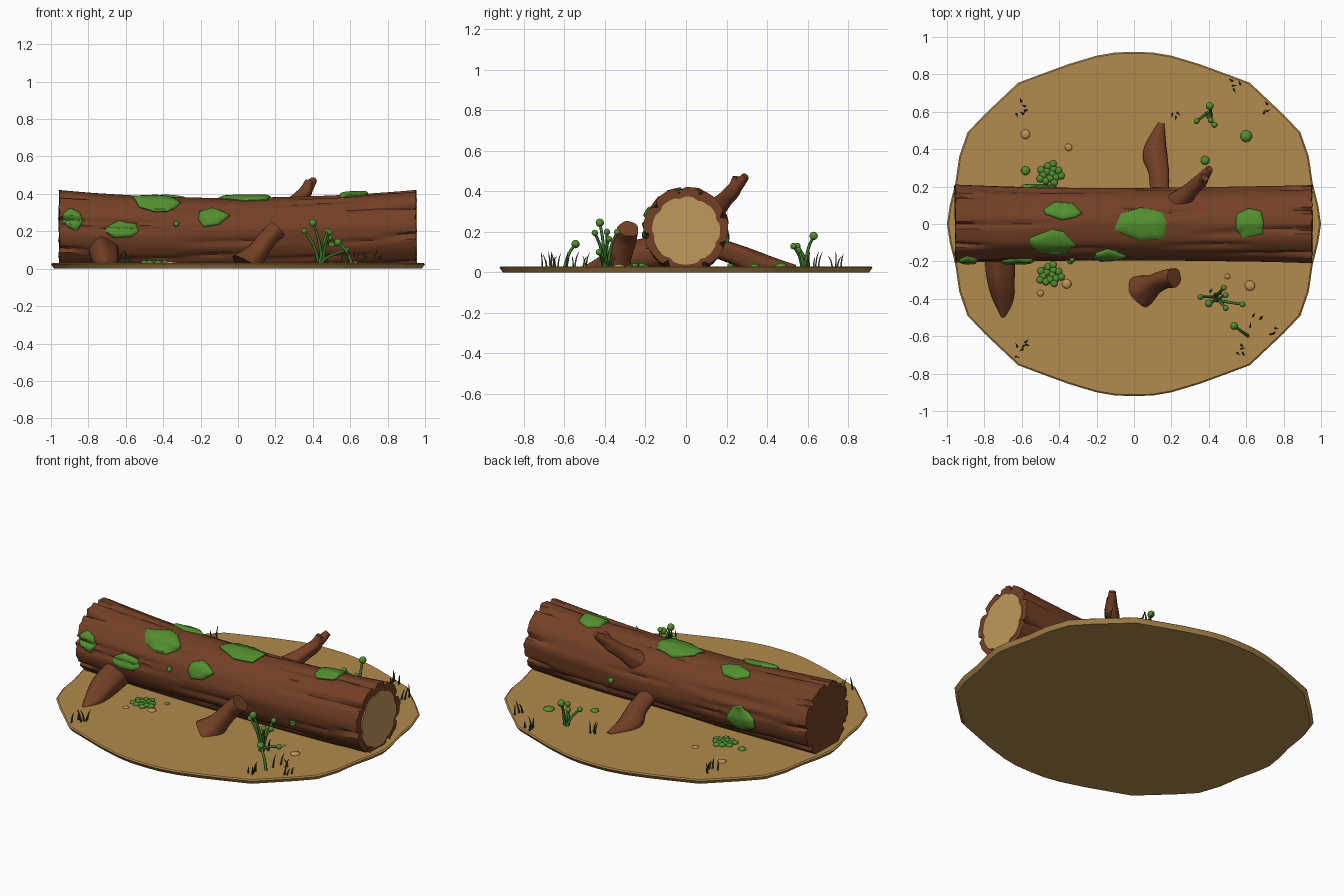
import bpy, bmesh, math, random
from mathutils import Vector, noise

if "Cube" in bpy.data.objects:
    bpy.data.objects.remove(bpy.data.objects["Cube"])

random.seed(4)
TAU = 2 * math.pi


def mat(name, rgb):
    m = bpy.data.materials.new(name)
    m.diffuse_color = [(c / 255 / 12.92 if c < 10 else ((c / 255 + .055) / 1.055) ** 2.4) for c in rgb] + [1]
    m.use_nodes = True
    m.node_tree.nodes["Principled BSDF"].inputs["Base Color"].default_value = m.diffuse_color
    return m


BARK = mat("bark_brown", (116, 64, 38))
WOOD = mat("cut_wood_tan", (192, 152, 92))
SOIL = mat("soil_tan", (178, 139, 77))
PEBBLE = mat("pebble_tan", (190, 146, 84))
MOSS = mat("moss_green", (82, 142, 46))
STEM = mat("stem_green", (58, 116, 42))
GRASS = mat("grass_dark_green", (62, 78, 34))


def finish(name, bm, material, angle=40):
    bmesh.ops.recalc_face_normals(bm, faces=bm.faces)
    me = bpy.data.meshes.new(name)
    bm.to_mesh(me)
    bm.free()
    me.materials.append(material)
    ob = bpy.data.objects.new(name, me)
    bpy.context.collection.objects.link(ob)
    bpy.ops.object.select_all(action='DESELECT')
    ob.select_set(True)
    bpy.context.view_layer.objects.active = ob
    bpy.ops.object.shade_smooth_by_angle(angle=math.radians(angle))
    return ob


def loft(bm, rings, caps=True):
    vs = [[bm.verts.new(p) for p in r] for r in rings]
    n = len(vs[0])
    for a, b in zip(vs, vs[1:]):
        for i in range(n):
            bm.faces.new((a[i], a[(i + 1) % n], b[(i + 1) % n], b[i]))
    if caps:
        bm.faces.new(vs[0])
        bm.faces.new(vs[-1])


def catmull(pts, steps):
    p = [Vector(q) for q in pts]
    p = [2 * p[0] - p[1]] + p + [2 * p[-1] - p[-2]]
    out = []
    for i in range(1, len(p) - 2):
        a, b, c, d = p[i - 1:i + 3]
        for k in range(steps):
            t = k / steps
            out.append(.5 * (2 * b + (c - a) * t + (2 * a - 5 * b + 4 * c - d) * t * t + (3 * b - a - 3 * c + d) * t ** 3))
    return out + [p[-2]]


def tube(bm, pts, sides=12, steps=5, rough=0.0, floor=None):
    """Sweep a round section along (x, y, z, radius) points."""
    pts = catmull(pts, steps)
    rings, up = [], None
    for i, q in enumerate(pts):
        d = (pts[min(i + 1, len(pts) - 1)] - pts[max(i - 1, 0)]).to_3d()
        d = Vector(d[:3]).normalized()
        if up is None:
            up = d.orthogonal()
        up = (up - d * up.dot(d)).normalized()
        side = d.cross(up)
        ring = []
        for k in range(sides):
            a = TAU * k / sides
            r = max(q[3], .001) * (1 + rough * math.sin(3 * a + 1) + rough * math.sin(5 * a))
            v = Vector(q[:3]) + r * (math.cos(a) * up + math.sin(a) * side)
            if floor is not None:
                v.z = max(v.z, floor)
            ring.append(v)
        rings.append(ring)
    loft(bm, rings)


def ball(bm, c, r, sz=1.0, sub=2):
    res = bmesh.ops.create_icosphere(bm, subdivisions=sub, radius=r)
    for v in res['verts']:
        v.co = Vector((v.co.x, v.co.y, v.co.z * sz)) + Vector(c)


# ground slab with a wavy outline, mirrored in both axes
quarter = [(1, 0), (.985, .1), (.955, .22), (.935, .36), (.89, .49), (.8, .585), (.71, .67),
           (.62, .755), (.5, .80), (.35, .855), (.2, .90), (.1, .917), (0, .92)]
half = quarter + [(-x, y) for x, y in quarter[-2::-1]]
outline = half + [(x, -y) for x, y in half[-2:0:-1]]
bm = bmesh.new()
loft(bm, [[(x * s, y * s, z) for x, y in outline] for s, z in ((.982, 0), (1, .024), (.992, .03))])
finish("ground_slab", bm, SOIL, 30)

# fallen log: radius varies with ridges, lens-shaped grooves and split ends
grooves = [(random.uniform(0, TAU), random.uniform(-.8, .8), random.uniform(.2, .45)) for _ in range(34)]
notches = [.35, 1.2, 1.75, 2.5, 3.3, 4.2, 5.2, 5.9]


def adiff(a, b):
    return abs((a - b + math.pi) % TAU - math.pi)


def log_point(x, a, lift=0.0):
    r = .193 + .017 * x * x + .006 * noise.noise((x * 1.5, 3 * math.cos(a), 3 * math.sin(a)))
    for ga, gx, gl in grooves:
        t = abs(x - gx) / gl
        if t < 1:
            r -= .012 * (1 - t * t) * max(0, 1 - adiff(a + .15 * x, ga) / .1)
    if abs(x) > .75:
        for n in notches:
            r -= .035 * ((abs(x) - .75) / .2) * max(0, 1 - adiff(a, n + .4 * (x < 0)) / .09)
    r += lift
    return Vector((x, r * math.cos(a), max(.185 + .032 * x * x + r * math.sin(a), .004)))


N = 96
bm = bmesh.new()
rings = []
for i in range(49):
    x = -.955 + 1.905 * i / 48
    ring = [log_point(x, TAU * k / N) for k in range(N)]
    if i in (0, 48):
        for k, v in enumerate(ring):
            v.x += .012 * noise.noise((k * .4, i, 0))
    rings.append(ring)
loft(bm, rings)
finish("log_bark", bm, BARK, 45)

# pale sawn face on the right end
bm = bmesh.new()
face = []
for k in range(64):
    a = TAU * k / 64
    r = .168 - .012 * max(max(0, 1 - adiff(a, n) / .15) for n in notches)
    face.append((r * math.cos(a), .207 + r * math.sin(a)))
loft(bm, [[(x, y, z) for y, z in face] for x in (.93, .957)])
finish("cut_end_face", bm, WOOD, 30)

# roots, stump and forked branch
R = [("front_root", .05, [(-.72, -.12, .1, .08), (-.715, -.27, .07, .076), (-.70, -.40, .03, .055), (-.70, -.50, .02, .012)]),
     ("back_root", .05, [(.14, .13, .13, .048), (.135, .27, .08, .053), (.115, .38, .03, .062), (.145, .54, .02, .018)]),
     ("bent_stump", .04, [(.045, -.355, .01, .09), (.10, -.325, .08, .058), (.16, -.295, .16, .05), (.215, -.285, .215, .052)]),
     ("forked_branch", .04, [(.22, .10, .27, .07), (.30, .18, .35, .042), (.36, .235, .41, .036), (.38, .25, .47, .02)]),
     ("branch_fork", .04, [(.33, .21, .38, .03), (.37, .25, .425, .03), (.405, .295, .475, .019)])]
for name, rough, pts in R:
    bm = bmesh.new()
    tube(bm, pts, 20, 6, rough, .004)
    finish(name, bm, BARK, 45)

# angular moss patches wrapped over the log: x, angle in degrees, half length, half girth
patches = [(-.38, 70, .11, .055), (-.43, 122, .13, .085), (.04, 92, .15, .10), (.62, 88, .085, .08),
           (-.14, 152, .09, .06), (-.89, 165, .06, .06), (-.62, 176, .1, .048), (-.51, -10, .11, .08),
           (.37, -8, .018, .018), (.5, 198, .018, .018), (-.33, 165, .015, .015)]
for i, (cx, deg, hl, hg) in enumerate(patches):
    corners = [(TAU * (k + random.uniform(-.25, .25)) / 7, random.uniform(.85, 1.12)) for k in range(7)]
    corners = [Vector((q * math.cos(t), q * math.sin(t))) for t, q in corners]
    rim = [corners[k].lerp(corners[(k + 1) % 7], j / 4) for k in range(7) for j in range(4)]
    bm = bmesh.new()
    rings = []
    for s, lift in ((1, -.02), (1, .006), (.88, .014), (.6, .017), (.3, .018), (.04, .018)):
        ring = []
        for p in rim:
            x = max(-.955, min(.95, cx + p.x * s * hl))
            # angles given from +y over the top to -y
            ring.append(log_point(x, math.radians(deg) + p.y * s * hg / .2, lift))
        rings.append(ring)
    loft(bm, rings)
    finish("moss_patch_%d" % (i + 1), bm, MOSS, 50)

# lumpy moss rosettes beside the log
for name, cy in (("front_rosette", -.27), ("back_rosette", .27)):
    bm = bmesh.new()
    for k in range(14):
        a, d = k * 2.4, .016 * math.sqrt(k + .5)
        ball(bm, (-.45 + d * math.cos(a) * 1.05, cy + d * math.sin(a), .034), .02, .6)
    finish(name, bm, MOSS, 60)

# small moss domes and pebbles on the ground
bm = bmesh.new()
for x, y, r in ((.38, .34, .024), (.6, .47, .032), (-.58, .285, .024), (-.34, -.2, .015)):
    ball(bm, (x, y, .03), r, .55)
finish("moss_domes", bm, MOSS, 60)
bm = bmesh.new()
for x, y, r in ((-.58, .48, .026), (-.35, .41, .02), (.62, -.33, .028), (-.36, -.32, .026), (-.5, -.37, .018), (.5, -.28, .015)):
    ball(bm, (x, y, .03), r, .4)
finish("pebbles", bm, PEBBLE, 60)

# ball-headed sprouts: base x, y then head positions
sprouts = [((.44, -.40), [(.40, -.425, .245), (.355, -.39, .20), (.49, -.38, .165), (.49, -.45, .195), (.48, -.34, .20), (.58, -.43, .10)]),
           ((.60, -.60), [(.535, -.545, .14)]),
           ((.40, .585), [(.405, .63, .18), (.335, .55, .13), (.43, .53, .13), (.41, .555, .11)])]
stems, heads = bmesh.new(), bmesh.new()
for (bx, by), tips in sprouts:
    for k, (x, y, z) in enumerate(tips):
        sx, sy = bx + .012 * math.cos(k * 2), by + .012 * math.sin(k * 2)
        tube(stems, [(sx, sy, .02, .009), (sx * .6 + x * .4, sy * .6 + y * .4, .02 + (z - .02) * .6, .0075), (x, y, z, .007)], 8, 4)
        ball(heads, (x, y, z), .021 if k == 0 else .016)
finish("sprout_stems", stems, STEM, 60)
finish("sprout_heads", heads, MOSS, 60)

# thin grass tufts
bm = bmesh.new()
for tx, ty, n in ((-.6, .62, 6), (-.6, -.67, 6), (.54, .73, 4), (.70, .63, 3), (.65, -.53, 4), (.74, -.56, 3),
                  (.22, .56, 3), (.58, -.66, 4), (.44, -.40, 5)):
    for k in range(n):
        x, y = tx + random.uniform(-.035, .035), ty + random.uniform(-.04, .04)
        a, h = random.uniform(0, TAU), random.uniform(.04, .075)
        dx, dy = .022 * math.cos(a), .022 * math.sin(a)
        tube(bm, [(x, y, .025, .0055), (x + dx * .4, y + dy * .4, .03 + h * .6, .004), (x + dx, y + dy, .03 + h, .0008)], 4, 2)
finish("grass_tufts", bm, GRASS, 60)
